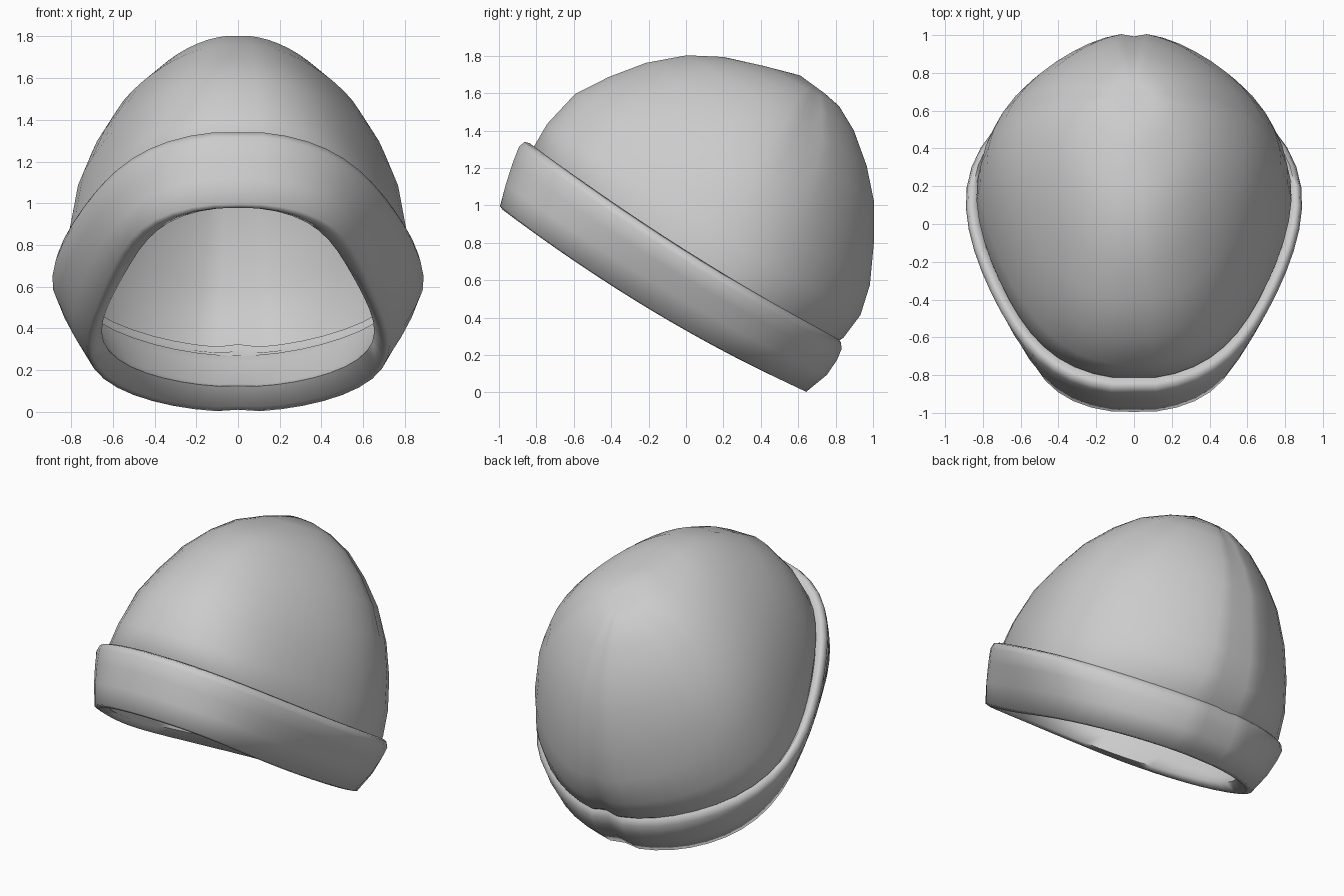
import bpy, math
from mathutils import Vector

cube = bpy.data.objects.get("Cube")
if cube:
    bpy.data.objects.remove(cube, do_unlink=True)

COLUMNS = 48

wool = bpy.data.materials.new("light_grey_wool")
wool.use_nodes = True
wool.diffuse_color = (0.6, 0.6, 0.6, 1)
wool.node_tree.nodes["Principled BSDF"].inputs["Base Color"].default_value = wool.diffuse_color


def ring(front, back, width, sag=0.0, skew=0.1, square=0.0, corner=0.0, centre=0.0, cross=0.0):
    """Tilted egg-shaped loop through a front and a back (y, z) point.
    skew widens the back, square the ends, corner sharpens the widest place.
    centre and cross pinch the loop inward along the sewn seams."""
    f, b = Vector((0, *front)), Vector((0, *back))
    middle = (f + b) / 2
    points = []
    for i in range(COLUMNS):
        a = math.tau * i / COLUMNS
        p = f.lerp(b, (1 - math.cos(a)) / 2)
        p.x = width * (math.sin(a) - skew / 2 * math.sin(2 * a)
                       + square * math.sin(3 * a) + corner * math.sin(4 * a))
        p.z += sag * math.sin(a) ** 2
        pinch = 0.0
        if i == COLUMNS // 2:
            pinch = centre
        elif i == 0:
            pinch = centre / 3
        elif i in (COLUMNS // 4 + 3, 3 * COLUMNS // 4 - 3):
            pinch = cross
        if pinch:
            p -= (p - middle).normalized() * pinch
        points.append(p)
    return points


def skin(name, loops, pole=None, flip=False):
    """Bridge the loops, and close the last one with a fan to the pole."""
    n = COLUMNS
    verts = [p for loop in loops for p in loop]
    faces = [(r * n + i, r * n + (i + 1) % n, (r + 1) * n + (i + 1) % n, (r + 1) * n + i)
             for r in range(len(loops) - 1) for i in range(n)]
    if pole is not None:
        last = (len(loops) - 1) * n
        faces += [(last + i, last + (i + 1) % n, len(verts)) for i in range(n)]
        verts.append(Vector(pole))
    if flip:
        faces = [f[::-1] for f in faces]
    mesh = bpy.data.meshes.new(name)
    mesh.from_pydata(verts, [], faces)
    mesh.materials.append(wool)
    obj = bpy.data.objects.new(name, mesh)
    bpy.context.collection.objects.link(obj)
    bpy.ops.object.select_all(action="DESELECT")
    obj.select_set(True)
    bpy.context.view_layer.objects.active = obj
    bpy.ops.object.shade_smooth_by_angle(angle=math.radians(75))
    return obj


# Crown: loops climb from the cuff to the point where the seams meet
crown = [
    ring((-.80, 1.26), (.78, .25), .81, -.05, .08, 0, .03),
    ring((-.82, 1.32), (.85, .29), .82, -.05, .08, 0, .03, centre=.03),
    ring((-.75, 1.44), (.94, .41), .795, -.03, .08, -.01, .03, centre=.03),
    ring((-.60, 1.60), (.99, .57), .745, 0, .09, -.03, .03, centre=.025),
    ring((-.42, 1.69), (1.01, .79), .675, 0, .10, -.04, .03, centre=.022),
    ring((-.22, 1.765), (1.01, 1.02), .575, 0, .10, -.05, .02, centre=.02, cross=.015),
    ring((0, 1.805), (.97, 1.21), .455, 0, .09, -.05, .02, centre=.02, cross=.02),
    ring((.20, 1.795), (.90, 1.40), .335, 0, .06, -.05, .02, centre=.02, cross=.02),
    ring((.42, 1.745), (.82, 1.53), .20, 0, 0, -.05, centre=.015, cross=.015),
    ring((.61, 1.695), (.74, 1.60), .08, 0, 0, -.04),
]
tip = Vector((0, .66, 1.635))
skin("crown", crown, tip)

# Lining: the crown drawn inward
heart = Vector((0, .1, .95))
lining = [[heart + (p - heart) * .975 for p in loop] for loop in crown[1:]]
skin("lining", lining, heart + (tip - heart) * .975, flip=True)

# Folded cuff: from the tuck inside, around the lower lip, up to the rolled top
cuff = [
    ring((-.80, 1.27), (.80, .27), .79, -.05, .08, 0, .03),
    ring((-.83, 1.22), (.75, .24), .77, -.05, .08, 0, .03),
    ring((-.91, 1.06), (.63, .13), .68, -.05, .11, .02, .035, centre=.01),
    ring((-.95, .98), (.56, .12), .65, -.06, .12, .03, .035, centre=.01),
    ring((-.985, .98), (.61, .02), .71, -.06, .10, .05, .035, centre=.01),
    ring((-1.0, 1.0), (.65, 0), .74, -.06, .08, .05, .035, centre=.02),
    ring((-.97, 1.12), (.76, .09), .805, -.06, .08, .03, .03, centre=.03),
    ring((-.935, 1.23), (.815, .17), .85, -.055, .08, .01, .03, centre=.03),
    ring((-.90, 1.32), (.84, .23), .875, -.055, .08, 0, .03, centre=.03),
    ring((-.87, 1.345), (.835, .265), .865, -.05, .08, 0, .03, centre=.03),
    ring((-.84, 1.335), (.825, .28), .84, -.045, .08, 0, .03, centre=.02),
    ring((-.81, 1.29), (.80, .26), .815, -.045, .08, 0, .03, centre=.02),
]
skin("cuff", cuff)
